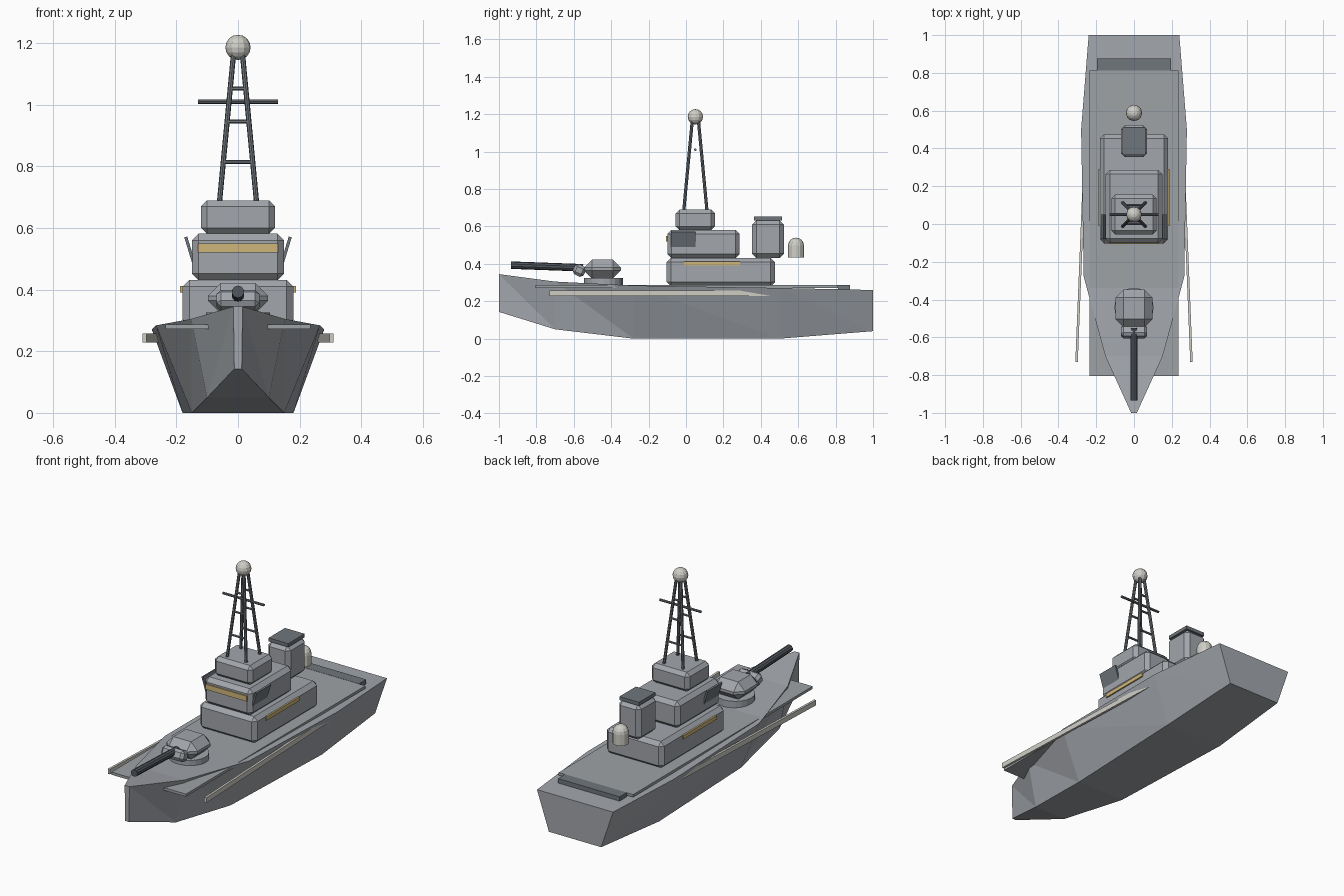
import bpy, bmesh, math
from mathutils import Vector, Matrix

if "Cube" in bpy.data.objects:
    bpy.data.objects.remove(bpy.data.objects["Cube"])


def material(name, rgb):
    m = bpy.data.materials.new(name)
    m.diffuse_color = (*rgb, 1)
    m.use_nodes = True
    m.node_tree.nodes["Principled BSDF"].inputs["Base Color"].default_value = m.diffuse_color
    return m


GREY = material("hull grey", (0.36, 0.38, 0.41))
DECK = material("deck grey", (0.34, 0.36, 0.38))
MID = material("mast grey", (0.16, 0.18, 0.20))
DARK = material("gun dark grey", (0.085, 0.095, 0.11))
PALE = material("pale grey", (0.62, 0.61, 0.56))
GOLD = material("window yellow", (0.62, 0.47, 0.19))


def finish(name, bm, mat, matrix=None):
    if matrix:
        bm.transform(matrix)
    bmesh.ops.recalc_face_normals(bm, faces=bm.faces[:])
    me = bpy.data.meshes.new(name)
    bm.to_mesh(me)
    bm.free()
    me.materials.append(mat)
    ob = bpy.data.objects.new(name, me)
    bpy.context.collection.objects.link(ob)
    return ob


def box(name, x, y, z, mat, bevel=0, rot=None):
    """Box from (min, max) ranges, optionally chamfered and turned about its centre."""
    bm = bmesh.new()
    bmesh.ops.create_cube(bm, size=1)
    size = [r[1] - r[0] for r in (x, y, z)]
    bmesh.ops.scale(bm, vec=size, verts=bm.verts[:])
    if bevel:
        bmesh.ops.bevel(bm, geom=bm.edges[:], offset=bevel, segments=1,
                        profile=0.5, affect='EDGES')
    centre = Vector([(r[0] + r[1]) / 2 for r in (x, y, z)])
    return finish(name, bm, mat, Matrix.Translation(centre) @ (rot or Matrix()))


def rod(name, a, b, radius, mat, sides=8):
    a, b = Vector(a), Vector(b)
    bm = bmesh.new()
    bmesh.ops.create_cone(bm, cap_ends=True, segments=sides, radius1=radius,
                          radius2=radius, depth=(b - a).length)
    q = (b - a).to_track_quat('Z', 'Y').to_matrix().to_4x4()
    return finish(name, bm, mat, Matrix.Translation((a + b) / 2) @ q)


# Hull: stations of (y, top half width, top z, bottom half width, bottom z)
stations = [(-1, 0.015, 0.345, 0.012, 0.143), (-0.7, 0.152, 0.305, 0.10, 0.05),
            (-0.28, 0.266, 0.284, 0.15, 0), (0.5, 0.28, 0.271, 0.18, 0),
            (1, 0.24, 0.26, 0.165, 0.04)]
bm = bmesh.new()
rings = [[bm.verts.new(p) for p in ((-tw, y, tz), (tw, y, tz), (bw, y, bz), (-bw, y, bz))]
         for y, tw, tz, bw, bz in stations]
for p, q in zip(rings, rings[1:]):
    bm.faces.new((p[0], p[1], q[1], q[0]))
    bm.faces.new((p[3], q[3], q[2], p[2]))
    for t, b in ((0, 3), (1, 2)):
        bm.faces.new((p[t], p[b], q[b]))
        bm.faces.new((p[t], q[b], q[t]))
bm.faces.new(rings[0])
bm.faces.new(rings[-1])
finish("hull", bm, GREY)

# Deck plate and aft hatch
box("deck_plate", (-0.235, 0.235), (-0.805, 0.812), (0.272, 0.287), DECK)
box("aft_hatch", (-0.195, 0.195), (0.812, 0.876), (0.262, 0.288), MID)

# Superstructure tiers
box("lower_house", (-0.18, 0.18), (-0.103, 0.475), (0.28, 0.432), GREY, 0.022)
box("bridge", (-0.15, 0.15), (-0.1, 0.287), (0.43, 0.582), GREY, 0.022)
box("upper_house", (-0.12, 0.12), (-0.055, 0.155), (0.58, 0.69), GREY, 0.02)
box("bridge_window", (-0.13, 0.13), (-0.107, -0.099), (0.52, 0.55), GOLD)

# Mirrored side parts: windows, tilted wing panels, hull strakes
for s, side in ((-1, "left"), (1, "right")):
    box(side + "_window", sorted((s * 0.179, s * 0.188)), (-0.01, 0.29), (0.39, 0.412), GOLD)
    cx = s * 0.157
    box(side + "_wing_panel", (cx - 0.005, cx + 0.005), (-0.08, 0.05), (0.487, 0.573),
        MID, 0, Matrix.Rotation(s * math.radians(17), 4, 'Y'))
    cx = s * 0.28
    box(side + "_strake", (cx - 0.0065, cx + 0.0065), (-0.73, 0.47), (0.228, 0.257),
        PALE, 0, Matrix.Rotation(s * math.radians(2.3), 4, 'Z'))

# Lattice mast: four legs, rungs, yardarm and ball
MY, Z0, Z1 = 0.05, 0.685, 1.16


def leg_point(sx, sy, z):
    t = (z - Z0) / (Z1 - Z0)
    return (sx * (0.06 - 0.045 * t), MY + sy * (0.062 - 0.045 * t), z)


for sy in (-1, 1):
    for sx in (-1, 1):
        rod("mast_leg", leg_point(sx, sy, Z0), leg_point(sx, sy, Z1), 0.0085, MID)
    for z in (0.815, 0.945, 1.052):
        rod("mast_rung", leg_point(-1, sy, z), leg_point(1, sy, z), 0.0065, MID, 6)
rod("yardarm", (-0.13, MY, 1.01), (0.13, MY, 1.01), 0.007, MID)
bm = bmesh.new()
bmesh.ops.create_uvsphere(bm, u_segments=12, v_segments=8, radius=0.041)
finish("mast_ball", bm, PALE, Matrix.Translation((0, MY, 1.186)))

# Funnel with cap
box("funnel", (-0.07, 0.07), (0.354, 0.523), (0.432, 0.632), GREY, 0.022)
box("funnel_cap", (-0.062, 0.062), (0.364, 0.512), (0.632, 0.652), MID)

# Radar dome: cylinder with rounded top, spun from a profile
bm = bmesh.new()
prof = [(0, 0.435), (0.043, 0.435)] + [
    (0.043 * math.cos(a), 0.497 + 0.043 * math.sin(a))
    for a in (math.radians(d) for d in (0, 22.5, 45, 67.5, 90))]
vs = [bm.verts.new((r, 0, z)) for r, z in prof]
es = [bm.edges.new(e) for e in zip(vs, vs[1:])]
bmesh.ops.spin(bm, geom=vs + es, cent=(0, 0, 0), axis=(0, 0, 1),
               angle=math.tau, steps=12, use_merge=False)
bmesh.ops.remove_doubles(bm, verts=bm.verts[:], dist=1e-4)
finish("radar_dome", bm, PALE, Matrix.Translation((0, 0.588, 0)))

# Forward gun turret
rod("turret_ring", (0, -0.442, 0.28), (0, -0.442, 0.325), 0.104, GREY, 20)
box("turret", (-0.098, 0.098), (-0.545, -0.348), (0.322, 0.422), GREY, 0.042)
box("gun_mantlet", (-0.07, 0.07), (-0.603, -0.538), (0.335, 0.395), GREY, 0.015,
    Matrix.Rotation(math.radians(-25), 4, 'X'))
rod("gun_barrel", (0, -0.55, 0.379), (0, -0.935, 0.393), 0.02, DARK, 10)
